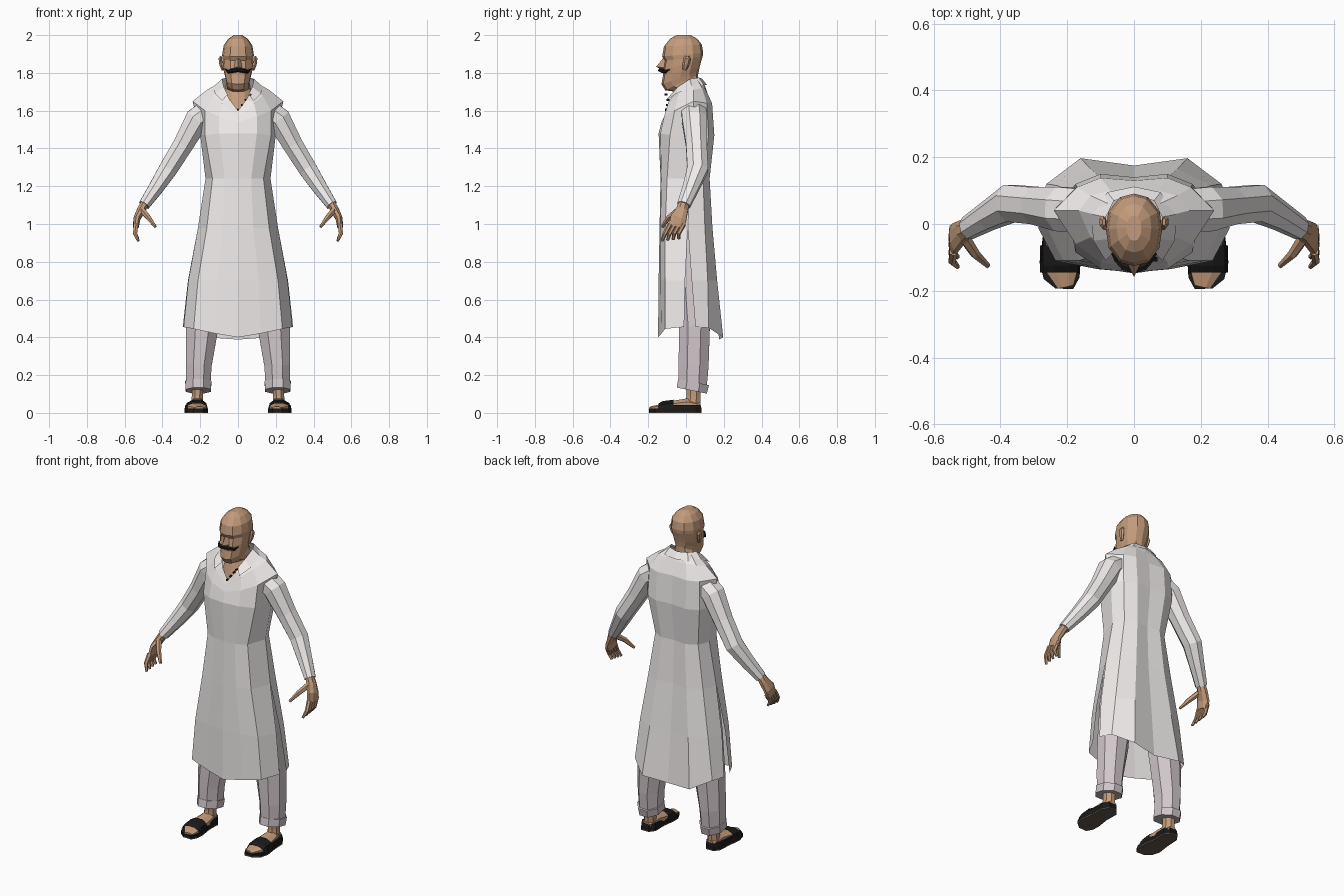
import bpy, bmesh, math
from mathutils import Vector


def material(name, rgb):
    m = bpy.data.materials.new(name)
    m.diffuse_color = (*rgb, 1)
    return m


SKIN = material("skin", (0.55, 0.33, 0.2))
CLOTH = material("white_cloth", (0.87, 0.84, 0.83))
TROUSER = material("trouser_cloth", (0.64, 0.57, 0.6))
BLACK = material("black", (0.01, 0.01, 0.01))
SOLE = material("sole_brown", (0.12, 0.09, 0.07))


def loft(name, grids, mat, mirror=True):
    """Skin grids of points into one flat-shaded object, mirrored across x."""
    bm = bmesh.new()
    for rows in grids:
        vs = [[bm.verts.new(p) for p in row] for row in rows]
        for a, b in zip(vs, vs[1:]):
            for i in range(len(a) - 1):
                bm.faces.new((a[i], a[i + 1], b[i + 1], b[i]))
    bmesh.ops.remove_doubles(bm, verts=bm.verts[:], dist=1e-4)
    bmesh.ops.recalc_face_normals(bm, faces=bm.faces[:])
    me = bpy.data.meshes.new(name)
    bm.to_mesh(me)
    bm.free()
    me.materials.append(mat)
    ob = bpy.data.objects.new(name, me)
    bpy.context.collection.objects.link(ob)
    if mirror:
        ob.modifiers.new("mirror", 'MIRROR')
    return ob


def tube(sections, ref=(0, 1, 0), n=8):
    """Closed tube through (x, y, z, ru, rv); rv is measured along ref."""
    c = [Vector(s[:3]) for s in sections]
    rows = [[c[0]] * (n + 1)]
    for i, s in enumerate(sections):
        t = (c[min(i + 1, len(c) - 1)] - c[max(i - 1, 0)]).normalized()
        v = Vector(ref)
        v = (v - t * v.dot(t)).normalized()
        u = v.cross(t)
        ang = [2 * math.pi * (k + 0.5) / n for k in range(n + 1)]
        rows.append([c[i] + u * s[3] * math.cos(a) + v * s[4] * math.sin(a) for a in ang])
    return rows + [[c[-1]] * (n + 1)]


def slab(outline, z0, z1, top=1.0):
    """Closed prism on an outline, the top scaled about its middle."""
    pts = outline + outline[:1]
    cx = sum(p[0] for p in outline) / len(outline)
    cy = sum(p[1] for p in outline) / len(outline)
    upper = [(cx + (x - cx) * top, cy + (y - cy) * top, z1) for x, y in pts]
    return [[(cx, cy, z0)] * len(pts), [(x, y, z0) for x, y in pts], upper, [(cx, cy, z1)] * len(pts)]


# Tunic: front and back sheets, joined at the side down to the slits
front = [
    [(0, -.10, 1.60), (.045, -.085, 1.66), (.075, -.04, 1.72), (.085, .02, 1.755)],
    [(0, -.115, 1.57), (.085, -.095, 1.64), (.13, -.04, 1.68), (.165, .04, 1.71)],
    [(0, -.13, 1.54), (.10, -.115, 1.57), (.175, -.06, 1.60), (.24, .04, 1.65)],
    [(0, -.145, 1.48), (.10, -.135, 1.48), (.175, -.085, 1.47), (.20, .04, 1.47)],
    [(0, -.135, 1.24), (.07, -.13, 1.24), (.135, -.10, 1.24), (.172, .02, 1.24)],
    [(0, -.14, .98), (.08, -.135, .98), (.165, -.11, .98), (.212, .01, .98)],
    [(0, -.145, .70), (.11, -.135, .70), (.212, -.11, .70), (.263, -.005, .70)],
    [(0, -.148, .40), (.12, -.13, .42), (.235, -.11, .445), (.288, -.01, .455)],
]
back = [
    [(.085, .02, 1.755), (.075, .06, 1.765), (.04, .08, 1.765), (0, .085, 1.765)],
    [(.165, .04, 1.71), (.13, .085, 1.72), (.07, .10, 1.72), (0, .105, 1.72)],
    [(.24, .04, 1.65), (.17, .11, 1.64), (.10, .138, 1.64), (0, .13, 1.64)],
    [(.20, .04, 1.47), (.175, .12, 1.47), (.10, .15, 1.47), (0, .14, 1.47)],
    [(.172, .02, 1.24), (.145, .09, 1.24), (.08, .125, 1.24), (0, .115, 1.24)],
    [(.212, .01, .98), (.185, .10, .98), (.10, .14, .98), (0, .125, .98)],
    [(.265, .03, .70), (.23, .115, .70), (.13, .165, .70), (0, .15, .70)],
    [(.292, .05, .455), (.262, .12, .45), (.16, .197, .40), (0, .175, .388)],
]
loft("tunic", [front, back], CLOTH)

# Folded collar
loft("collar", [[
    [(0, .085, 1.77), (.06, .07, 1.775), (.085, .02, 1.768), (.075, -.045, 1.725), (.055, -.08, 1.685)],
    [(0, .112, 1.735), (.08, .095, 1.735), (.128, .03, 1.73), (.122, -.05, 1.69), (.085, -.11, 1.652)],
]], CLOTH)

# Sleeves
loft("sleeve", [tube([
    (.15, .04, 1.60, .07, .07), (.215, .045, 1.555, .07, .072), (.29, .055, 1.42, .058, .06),
    (.37, .062, 1.29, .053, .06), (.435, .025, 1.19, .043, .046), (.497, -.012, 1.10, .032, .037),
])], CLOTH)

# Buttons along the neck opening
loft("buttons", [tube([(x, y - .008, z, .006, .006), (x, y + .006, z, .006, .006)], (0, 0, 1), 6)
                 for x, y, z in ((0, -.103, 1.605), (.02, -.098, 1.63), (.04, -.094, 1.657), (.065, -.105, 1.685))],
     BLACK, mirror=False)

# Head and neck: (front z, front y, back z, back y, half width)
head_rows = [
    (1.57, -.098, 1.72, .065, .08), (1.70, -.055, 1.76, .063, .066), (1.708, -.11, 1.79, .064, .06),
    (1.74, -.13, 1.81, .068, .067), (1.785, -.122, 1.83, .072, .075), (1.82, -.122, 1.86, .08, .08),
    (1.865, -.114, 1.885, .088, .082), (1.887, -.126, 1.905, .091, .084), (1.94, -.117, 1.95, .084, .076),
    (1.98, -.085, 1.98, .06, .052), (2.0, -.05, 2.0, .025, .022), (2.0, -.01, 2.0, -.01, 0),
]
section = [(0, -1), (.5, -.9), (.9, -.5), (1, 0), (.92, .5), (.5, .9), (0, 1)]
loft("head", [[[(hw * px, (yf + yb) / 2 + (yb - yf) / 2 * py, zf + (zb - zf) * (1 + py) / 2)
                for px, py in section] for zf, yf, zb, yb, hw in head_rows]], SKIN)

# Nose, ears, moustache
loft("nose", [[[(0, -.12, 1.88), (0, -.158, 1.832), (0, -.12, 1.812)],
               [(.012, -.11, 1.88), (.022, -.115, 1.828), (.015, -.11, 1.812)]]], SKIN)
loft("ear", [tube([(.082, -.008, 1.815, .006, .01), (.09, 0, 1.845, .01, .018),
                   (.094, .006, 1.875, .01, .02), (.09, .006, 1.888, .006, .012)], n=6)], SKIN)
loft("moustache", [tube([(0, -.137, 1.815, .012, .01), (.03, -.128, 1.812, .012, .012),
                         (.052, -.108, 1.806, .008, .009), (.066, -.088, 1.818, .003, .003)], (0, 0, 1), 6)], BLACK)

# Hands: palm, thumb and four fingers
hand = [
    tube([(.49, -.01, 1.115, .024, .028), (.512, -.02, 1.075, .024, .034),
          (.535, -.04, 1.03, .02, .046), (.54, -.05, .985, .016, .045)]),
    tube([(.505, -.045, 1.07, .018, .018), (.475, -.09, 1.035, .015, .015), (.437, -.125, .985, .008, .009)], n=6),
]
for k in range(4):
    y = -.083 + .024 * k
    hand.append(tube([(.54, y, 1.0, .014, .013), (.545, y - .028, .95, .012, .012),
                      (.528, y - .045 + .006 * k, .91 + .004 * k, .007, .008)], n=6))
loft("hand", hand, SKIN)

# Trousers with turned-up cuffs
loft("trouser_leg", [tube([
    (.10, .01, 1.05, .09, .09), (.16, .025, .70, .09, .085), (.19, .045, .45, .092, .088),
    (.208, .04, .25, .074, .086), (.21, .035, .13, .068, .08)])], TROUSER)
loft("trouser_cuff", [tube([(.21, .031, .118, .072, .088), (.21, .04, .163, .075, .09)])], TROUSER)

# Feet and ankles
loft("foot", [
    tube([(.213, .04, .18, .035, .042), (.215, .04, .09, .032, .04), (.216, .035, .03, .035, .045)]),
    tube([(.217, .075, .035, .03, .022), (.216, .01, .045, .042, .035), (.217, -.07, .038, .052, .028),
          (.217, -.13, .03, .056, .018), (.205, -.188, .024, .026, .01)], (0, 0, 1)),
], SKIN)

# Open-toed shoes: sole, rim and instep band
outline = [(.182, -.195), (.235, -.193), (.27, -.165), (.283, -.115), (.272, -.03), (.268, .05), (.245, .083),
           (.195, .083), (.17, .05), (.172, -.03), (.16, -.115), (.163, -.16)]
loft("shoe_sole", [slab(outline, 0, .006)], SOLE)
loft("shoe_base", [slab(outline, .006, .022)], BLACK)
rear = [p for p in outline if p[1] > -.12]
loft("shoe_rim", [slab(rear, .02, .043, .93)], BLACK)
loft("shoe_band", [[
    [(.161, y, .018), (.168, y, h * .75), (.195, y, h), (.24, y, h), (.272, y, h * .75), (.282, y, .018)]
    for y, h in ((-.145, .05), (-.125, .062), (-.065, .07))]], BLACK)
